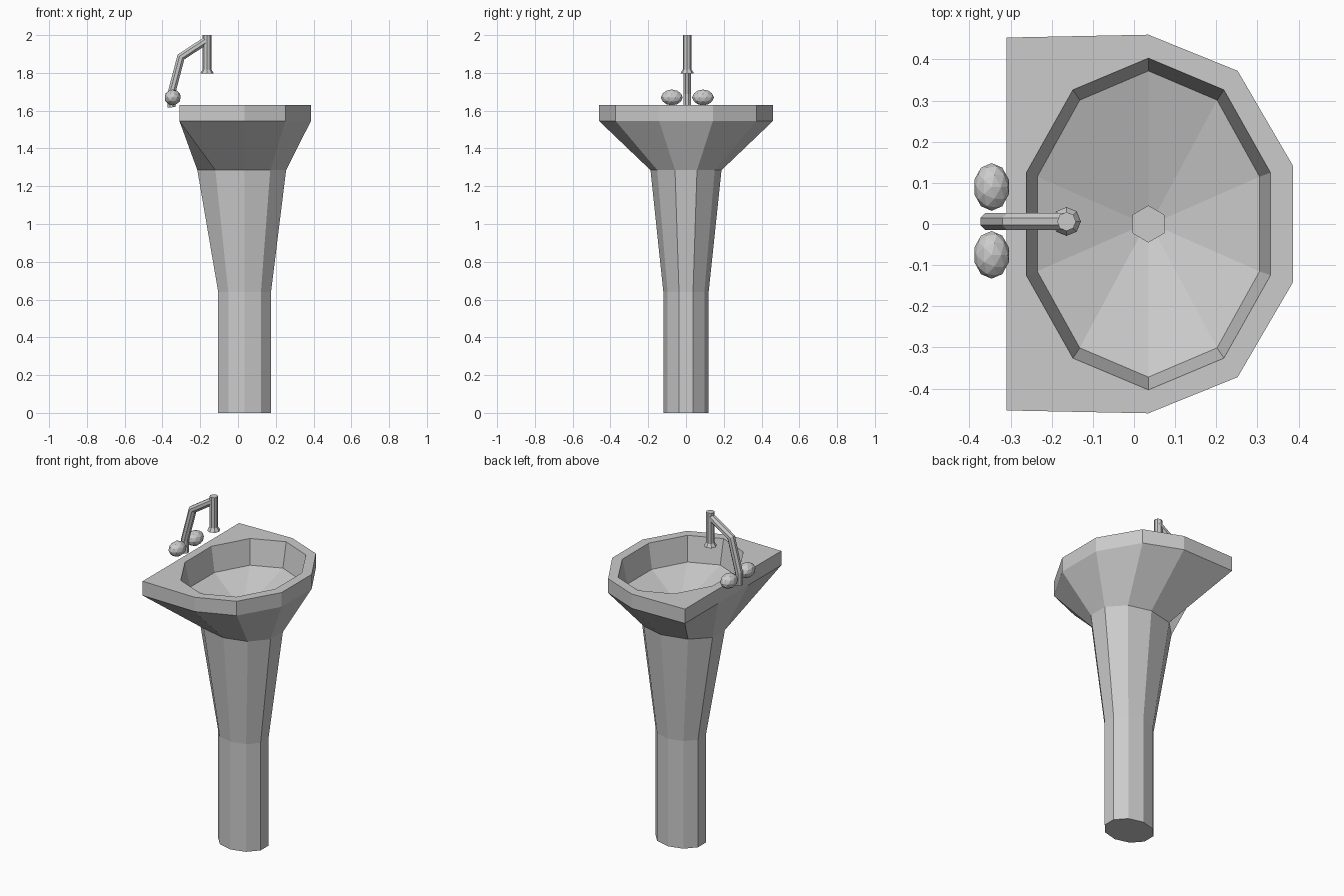
import bpy, bmesh, math
from mathutils import Vector

if "Cube" in bpy.data.objects:
    bpy.data.objects.remove(bpy.data.objects["Cube"])

CX = 0.035


def make_object(name, bm):
    bmesh.ops.recalc_face_normals(bm, faces=bm.faces)
    me = bpy.data.meshes.new(name)
    bm.to_mesh(me)
    bm.free()
    ob = bpy.data.objects.new(name, me)
    bpy.context.collection.objects.link(ob)
    return ob


def loft(name, rings):
    """Skin a list of equal-sized point rings and cap both ends."""
    bm = bmesh.new()
    vr = [[bm.verts.new(p) for p in r] for r in rings]
    n = len(vr[0])
    for a, b in zip(vr, vr[1:]):
        for i in range(n):
            j = (i + 1) % n
            bm.faces.new((a[i], a[j], b[j], b[i]))
    bm.faces.new(vr[0])
    bm.faces.new(vr[-1])
    return make_object(name, bm)


def ellipse(rx, ry, z, n=10, cx=CX, cy=0.0, rx_back=None):
    pts = []
    for k in range(n):
        a = math.pi / 2 + 2 * math.pi * k / n
        c = math.cos(a)
        r = rx_back if (rx_back and c < -0.01) else rx
        pts.append(Vector((cx + r * c, cy + ry * math.sin(a), z)))
    return pts


def rim(z):
    """Ten-sided outline with its tap side squared off."""
    pts = ellipse(0.369, 0.46, z)
    for k in (1, 2, 3, 4):
        pts[k].x = -0.31
    pts[1].y, pts[4].y = 0.453, -0.453
    return pts


# Pedestal and bowl share one continuous skin
loft("basin_and_pedestal", [
    ellipse(0.147, 0.12, 0),
    ellipse(0.147, 0.12, 0.64),
    ellipse(0.231, 0.188, 1.285, rx_back=0.263),
    rim(1.545),
    rim(1.63),
    ellipse(0.312, 0.403, 1.63),
    ellipse(0.284, 0.372, 1.485),
    ellipse(0.035, 0.035, 1.388),
])

# Drain disc
loft("drain", [ellipse(0.045, 0.045, z, n=6) for z in (1.375, 1.396)])

# Swan-neck pipe: mitred octagonal tube in the xz plane
TY, R = 0.006, 0.022
path = [Vector(p) for p in ((-0.352, TY, 1.618), (-0.353, TY, 1.69),
                            (-0.302, TY, 1.884), (-0.16, TY, 1.977))]
rings = []
for i, p in enumerate(path):
    d0 = (p - path[max(i - 1, 0)]).normalized()
    d1 = (path[min(i + 1, len(path) - 1)] - p).normalized()
    t = (d0 + d1).normalized()
    side = t.cross(Vector((0, 1, 0)))
    stretch = 1 / max(t.dot(d1 if d1.length else d0), 0.5)
    rings.append([p + R * (stretch * math.cos(a) * side + math.sin(a) * Vector((0, 1, 0)))
                  for a in [math.pi / 8 + k * math.pi / 4 for k in range(8)]])
loft("tap_neck", rings)

# Downward spout with flared tip
loft("tap_spout", [ellipse(r, r, z, n=8, cx=-0.164, cy=TY)
                   for r, z in ((0.035, 1.797), (0.033, 1.803), (0.023, 1.818), (0.023, 2.0))])

# Faceted tap knobs
for name, y in (("knob_left", 0.09), ("knob_right", -0.075)):
    bm = bmesh.new()
    bmesh.ops.create_icosphere(bm, subdivisions=2, radius=1)
    bmesh.ops.scale(bm, vec=(0.044, 0.058, 0.042), verts=bm.verts)
    bmesh.ops.translate(bm, vec=(-0.346, y, 1.67), verts=bm.verts)
    make_object(name, bm)
